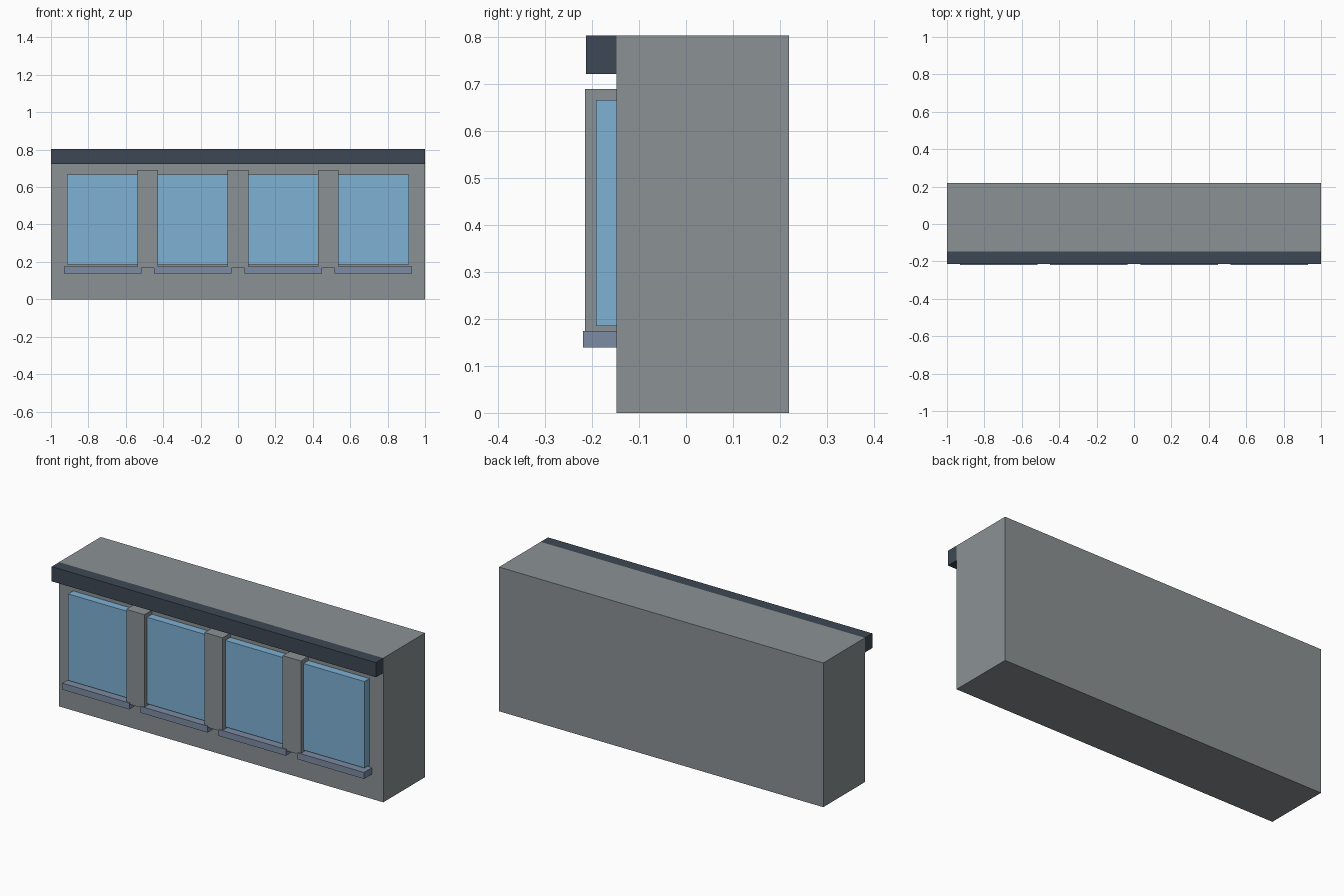
import bpy

if "Cube" in bpy.data.objects:
    bpy.data.objects.remove(bpy.data.objects["Cube"])


def material(name, color):
    mat = bpy.data.materials.new(name)
    mat.diffuse_color = (*color, 1)
    mat.use_nodes = True
    mat.node_tree.nodes["Principled BSDF"].inputs["Base Color"].default_value = mat.diffuse_color
    return mat


def box(name, x, y, z, mat):
    """Axis-aligned box from (min, max) ranges."""
    ranges = (x, y, z)
    bpy.ops.mesh.primitive_cube_add(size=1, location=[(a + b) / 2 for a, b in ranges])
    obj = bpy.context.object
    obj.name = name
    obj.scale = [b - a for a, b in ranges]
    bpy.ops.object.transform_apply(location=False, rotation=False, scale=True)
    obj.data.materials.append(mat)
    return obj


concrete = material("concrete_grey", (0.26, 0.285, 0.295))
glass = material("glass_blue", (0.21, 0.44, 0.66))
slate = material("dark_slate", (0.048, 0.066, 0.09))
stone = material("blue_grey_stone", (0.2, 0.26, 0.36))

WALL_FRONT = -0.148
INSET = WALL_FRONT + 0.02   # facade parts are seated slightly into the wall
BAY = 0.4825                # spacing of the window bays

# Main wall block and the cornice along its front edge
box("wall", (-1, 1), (WALL_FRONT, 0.219), (0, 0.804), concrete)
box("cornice", (-1, 1), (-0.213, WALL_FRONT), (0.722, 0.804), slate)

# Four window bays, each a glass panel above a projecting sill
for i in range(4):
    cx = (i - 1.5) * BAY
    box(f"window_{i + 1}", (cx - 0.19, cx + 0.19), (-0.192, INSET), (0.185, 0.667), glass)
    box(f"sill_{i + 1}", (cx - 0.207, cx + 0.207), (-0.219, INSET), (0.139, 0.175), stone)

# Three pilasters between the bays
for i in range(3):
    cx = (i - 1) * BAY
    box(f"pilaster_{i + 1}", (cx - 0.056, cx + 0.056), (-0.215, INSET), (0.166, 0.69), concrete)
